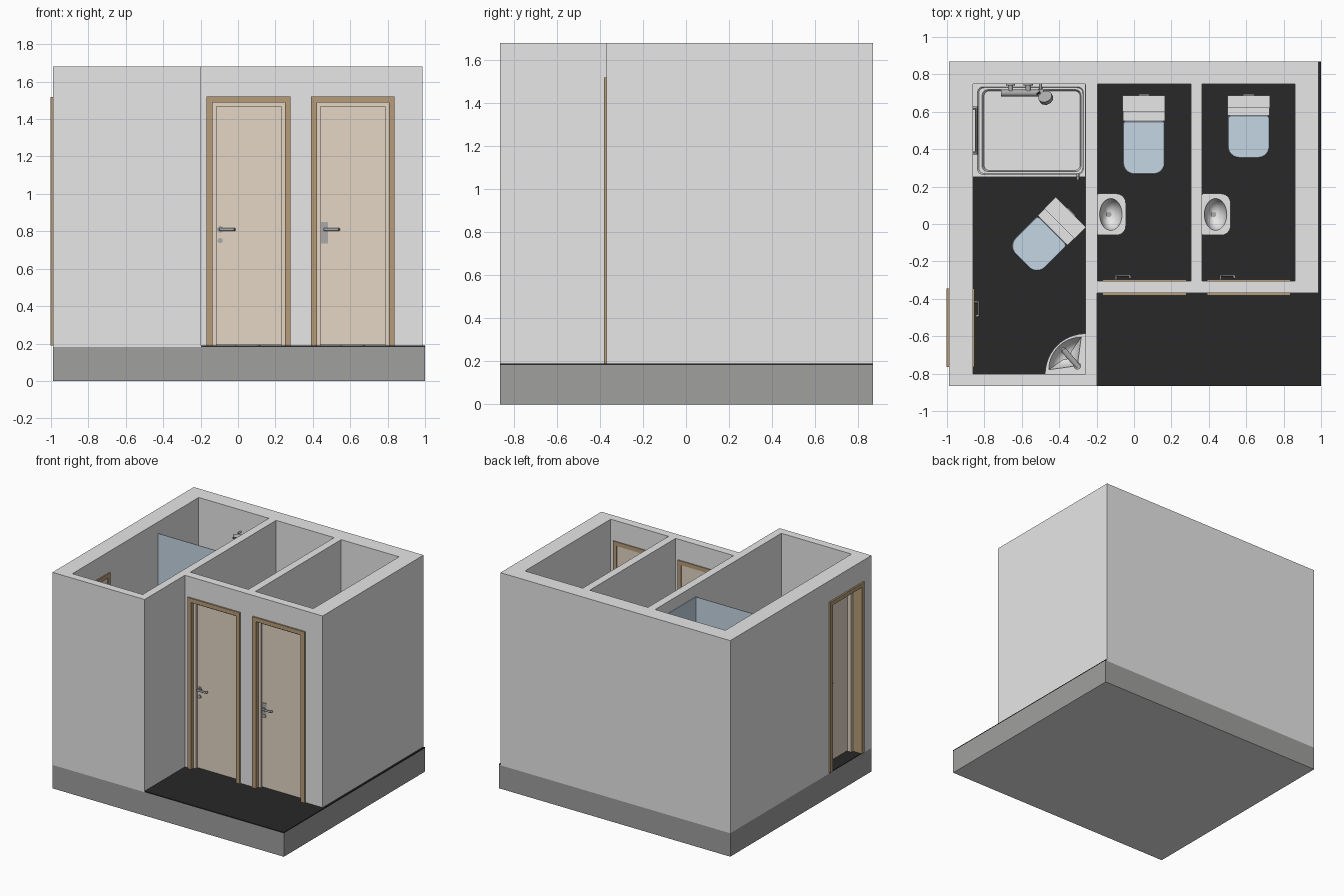
import bpy, bmesh, math
from mathutils import Matrix, Vector

if "Cube" in bpy.data.objects:
    bpy.data.objects.remove(bpy.data.objects["Cube"])


def material(name, r, g, b):
    m = bpy.data.materials.new(name)
    m.diffuse_color = (r, g, b, 1)
    m.use_nodes = True
    m.node_tree.nodes["Principled BSDF"].inputs["Base Color"].default_value = m.diffuse_color
    return m


WALL = material("wall_white", .8, .8, .8)
BASE = material("concrete_grey", .35, .35, .345)
FLOOR = material("floor_black", .021, .021, .021)
FRAME = material("frame_brown", .47, .335, .19)
LEAF = material("door_cream", .78, .67, .56)
BLUE = material("pale_blue", .56, .67, .78)
METAL = material("metal_grey", .4, .4, .4)
CERAMIC = material("ceramic_white", .8, .8, .8)
I4 = Matrix.Identity(4)


def loft(name, rings, mat, M=I4, smooth=False):
    """Skin a stack of equal-length rings and cap both ends."""
    bm = bmesh.new()
    vr = [[bm.verts.new(M @ Vector(p)) for p in r] for r in rings]
    n = len(vr[0])
    for a, b in zip(vr, vr[1:]):
        for i in range(n):
            bm.faces.new((a[i], a[(i + 1) % n], b[(i + 1) % n], b[i]))
    bm.faces.new(vr[0][::-1])
    bm.faces.new(vr[-1])
    bmesh.ops.recalc_face_normals(bm, faces=bm.faces)
    me = bpy.data.meshes.new(name)
    bm.to_mesh(me)
    bm.free()
    me.materials.append(mat)
    if smooth:
        me.polygons.foreach_set("use_smooth", [True] * len(me.polygons))
        me.set_sharp_from_angle(angle=math.radians(35))
    ob = bpy.data.objects.new(name, me)
    bpy.context.collection.objects.link(ob)
    return ob


def at(pts, z):
    return [(x, y, z) for x, y in pts]


def box(name, x, y, z, mat, M=I4):
    r = [(x[0], y[0]), (x[1], y[0]), (x[1], y[1]), (x[0], y[1])]
    return loft(name, [at(r, z[0]), at(r, z[1])], mat, M)


def rounded(x0, x1, y0, y1, radii, n=6):
    """Rounded rectangle; radii for corners (x1,y1), (x0,y1), (x0,y0), (x1,y0)."""
    pts = []
    for k, (cx, cy, sx, sy) in enumerate([(x1, y1, -1, -1), (x0, y1, 1, -1), (x0, y0, 1, 1), (x1, y0, -1, 1)]):
        r = radii[k]
        for i in range(n + 1):
            a = math.pi / 2 * (k + i / n)
            pts.append((cx + sx * r + r * math.cos(a), cy + sy * r + r * math.sin(a)))
    return pts


def densify(pts, step=.015):
    out = []
    for p, q in zip(pts, pts[1:] + pts[:1]):
        k = max(1, round(math.dist(p, q) / step))
        out += [(p[0] + (q[0] - p[0]) * i / k, p[1] + (q[1] - p[1]) * i / k) for i in range(k)]
    return out


def scaled(pts, c, s):
    return [(c[0] + (x - c[0]) * s, c[1] + (y - c[1]) * s) for x, y in pts]


def tube(name, pts, r, mat=METAL, M=I4):
    cu = bpy.data.curves.new(name, 'CURVE')
    cu.dimensions = '3D'
    cu.bevel_depth, cu.bevel_resolution, cu.use_fill_caps = r, 3, True
    sp = cu.splines.new('POLY')
    sp.points.add(len(pts) - 1)
    for p, q in zip(sp.points, pts):
        p.co = (*(M @ Vector(q)), 1)
    cu.materials.append(mat)
    ob = bpy.data.objects.new(name, cu)
    bpy.context.collection.objects.link(ob)
    bpy.ops.object.select_all(action='DESELECT')
    ob.select_set(True)
    bpy.context.view_layer.objects.active = ob
    bpy.ops.object.convert(target='MESH')
    bpy.ops.object.shade_smooth_by_angle(angle=math.radians(40))
    return ob


def cut(ob, cutter):
    mod = ob.modifiers.new("cut", 'BOOLEAN')
    mod.operation, mod.solver, mod.object = 'DIFFERENCE', 'EXACT', cutter
    bpy.context.view_layer.objects.active = ob
    bpy.ops.object.modifier_apply(modifier=mod.name)
    bpy.data.objects.remove(cutter)


# base: grey sides, white underside and top
base = box("base", (-.99, 1), (-.865, .87), (0, .182), BASE)
base.data.materials.append(WALL)
for p in base.data.polygons:
    p.material_index = 1 if abs(p.normal.z) > .5 else 0

# floors
box("right_floor", (-.198, 1), (-.865, .868), (.182, .19), FLOOR)
box("left_back_floor", (-.87, -.255), (-.305, .755), (.182, .19), FLOOR)
box("left_front_floor", (-.87, -.255), (-.805, -.305), (.182, .188), FLOOR)
box("threshold", (-.99, -.865), (-.765, -.345), (.182, .188), FLOOR)

# L-shaped wall block with three rooms and door openings cut out
L = [(-.99, -.865), (-.198, -.865), (-.198, -.37), (.987, -.37), (.987, .87), (-.99, .87)]
walls = loft("walls", [at(L, .182), at(L, 1.68)], WALL)
for x0, x1, y0 in [(-.862, -.258, -.803), (-.196, .304, -.306), (.364, .862, -.306)]:
    cut(walls, box("room_cutter", (x0, x1), (y0, .748), (.1, 2), WALL))


def door(name, M, w, depth, top, plate):
    """Door in local space: outside is -y, outer wall face at y = 0."""
    cut(walls, box("door_cutter", (0, w), (-.05, depth + .05), (.17, top), WALL, M))
    f, z0 = .032, .19
    U = [(0, z0), (0, top), (w, top), (w, z0), (w - f, z0), (w - f, top - f), (f, top - f), (f, z0)]
    loft(name + "_frame", [[(x, y, z) for x, z in U] for y in (-.012, depth + .008)], FRAME, M)
    y1 = depth + .002
    y0 = y1 - .03
    box(name + "_leaf", (f, w - f), (y0, y1), (z0 + .003, top - f), LEAF, M)
    # stop strip around the leaf
    g = f + .02
    S = [(f, z0), (f, top - f), (w - f, top - f), (w - f, z0), (w - g, z0), (w - g, top - g), (g, top - g), (g, z0)]
    loft(name + "_stop", [[(x, y, z) for x, z in S] for y in (y0 - depth * .25, y0)], LEAF, M)
    hx, hz = .073, .81
    for s, yf in ((-1, y0), (1, y1)):
        e = yf + s * .029
        tube(name + "_lever", [(hx, yf, hz), (hx, e, hz), (hx + .07, e, hz), (hx + .076, e - s * .014, hz)], .0075, METAL, M)
        if plate:
            box(name + "_handle_plate", (hx - .018, hx + .018), sorted((yf, yf + s * .005)), (.735, .85), METAL, M)
        else:
            tube(name + "_rosette", [(hx, yf, hz), (hx, yf + s * .005, hz)], .018, METAL, M)
        tube(name + "_keyhole", [(hx, yf, .75), (hx, yf + s * .008, .75)], .014, METAL, M)


door("middle_door", Matrix.Translation((-.168, -.37, 0)), .45, .064, 1.52, False)
door("right_door", Matrix.Translation((.39, -.37, 0)), .448, .064, 1.52, True)
door("side_door", Matrix.Translation((-.99, -.345, 0)) @ Matrix.Rotation(-math.pi / 2, 4, 'Z'), .42, .128, 1.517, True)


def toilet(name, M, tank, lid):
    """Rear centre at the local origin, facing -y."""
    w, e = .112, -tank - lid
    box(name + "_tank", (-w, w), (-tank * .6, 0), (.36, .66), CERAMIC, M)
    box(name + "_tank_lid", (-w - .002, w + .002), (-tank * .62, 0), (.66, .68), CERAMIC, M)
    box(name + "_ledge", (-w, w), (-tank, 0), (.36, .46), CERAMIC, M)
    o = rounded(-w, w, e, -tank, (.015, .015, .06, .06))
    c = (0, -tank - .06)
    rings = [(.6, .19), (.55, .27), (.72, .36), (.97, .42), (.97, .44)]
    loft(name + "_bowl", [at(scaled(o, c, s), z) for s, z in rings], CERAMIC, M, True)
    loft(name + "_lid", [at(o, .442), at(o, .46), at(scaled(o, (0, e / 2 - tank / 2), .97), .466)], BLUE, M, True)
    box(name + "_foot", (-.06, .06), (-tank - .08, -.01), (.19, .4), CERAMIC, M)
    box(name + "_flush_plate", (-.03, .03), (0, .007), (.57, .62), METAL, M)


toilet("middle_toilet", Matrix.Translation((.053, .688, 0)), .138, .285)
toilet("right_toilet", Matrix.Translation((.613, .688, 0)), .108, .227)
toilet("left_toilet", Matrix.Translation((-.338, .063, 0)) @ Matrix.Rotation(-math.pi / 4, 4, 'Z'), .138, .23)


def basin(name, outline, bowl, c):
    loft(name, [at(scaled(outline, c, .55), .56), at(scaled(outline, c, .9), .64), at(outline, .68),
                at(outline, .73), at(bowl, .73), at(scaled(bowl, c, .88), .685), at(scaled(bowl, c, .6), .65),
                at(scaled(bowl, c, .25), .635)], CERAMIC, I4, True)
    tube(name + "_drain", [(c[0], c[1], .63), (c[0], c[1], .642)], .014)
    tube(name + "_waste_pipe", [(c[0], c[1], .57), (c[0], c[1], .47)], .014)


# wall basins with oval bowls
for name, x in (("middle_basin", -.196), ("right_basin", .364)):
    o = densify(rounded(x, x + .152, -.06, .162, (.05, .008, .008, .05)))
    c = (x + .062, .051)
    ang = [math.atan2(q - c[1], p - c[0]) for p, q in o]
    oval = [(x + .072 + .06 * math.cos(a), c[1] + .085 * math.sin(a)) for a in ang]
    basin(name, o, oval, c)

# corner basin: quarter disc against the two walls
cx, cy, R = -.258, -.803, .217
arc = [(cx + R * math.cos(a), cy + R * math.sin(a)) for a in [math.pi / 2 + math.pi / 2 * i / 24 for i in range(25)]]
c = (cx - .095, cy + .095)
o = [(cx, cy)] + arc
inner = [(x - .005, y + .005) for x, y in scaled(o, c, .8)]
inner[0] = (cx - .045, cy + .045)
basin("corner_basin", o, inner, c)
tube("corner_tap_body", [(cx - .045, cy + .045, .73), (cx - .045, cy + .045, .8)], .02)
tube("corner_tap_spout", [(cx - .04, cy + .04, .79), (cx - .115, cy + .125, .80), (cx - .118, cy + .128, .785)], .015)

# shower tray with recessed floor
tray = [at(rounded(-.862, -.258, .25, .748, [.002] * 4), z) for z in (.19, .25)]
for d, r, z in ((.025, .03, .25), (.032, .03, .243), (.05, .03, .243), (.06, .03, .215)):
    tray.append(at(rounded(-.862 + d, -.258 - d * .5, .25 + d * .6, .748 - d * .6, [r] * 4), z))
loft("shower_tray", tray, CERAMIC, I4, True)

# shower screens
box("shower_screen", (-.862, -.258), (.25, .254), (.25, 1.59), BLUE)
box("shower_side_screen", (-.263, -.259), (.25, .747), (.25, 1.59), BLUE)
tube("screen_knob", [(-.3, .235, .85), (-.3, .27, .85)], .008)

# shower mixer, riser, head and grab rail
tube("mixer_bar", [(-.71, .70, .85), (-.48, .70, .85)], .018)
for x in (-.66, -.565):
    tube("mixer_mount", [(x, .748, .85), (x, .70, .85)], .014)
    tube("mixer_rosette", [(x, .748, .85), (x, .74, .85)], .025)
tube("riser_rail", [(-.5, .748, .9), (-.5, .722, .9), (-.5, .722, 1.51), (-.5, .748, 1.51)], .008)
tube("shower_arm", [(-.5, .722, 1.45), (-.475, .675, 1.505)], .012)
tube("shower_head", [(-.475, .682, 1.515), (-.468, .667, 1.495)], .038)
tube("shower_hose", [(-.6, .69, .84), (-.58, .69, .6), (-.53, .69, .6), (-.51, .7, 1.0), (-.5, .71, 1.45)], .006)
tube("grab_rail", [(-.862, .62, .75), (-.842, .62, .75), (-.842, .38, .75), (-.862, .38, .75)], .01)
